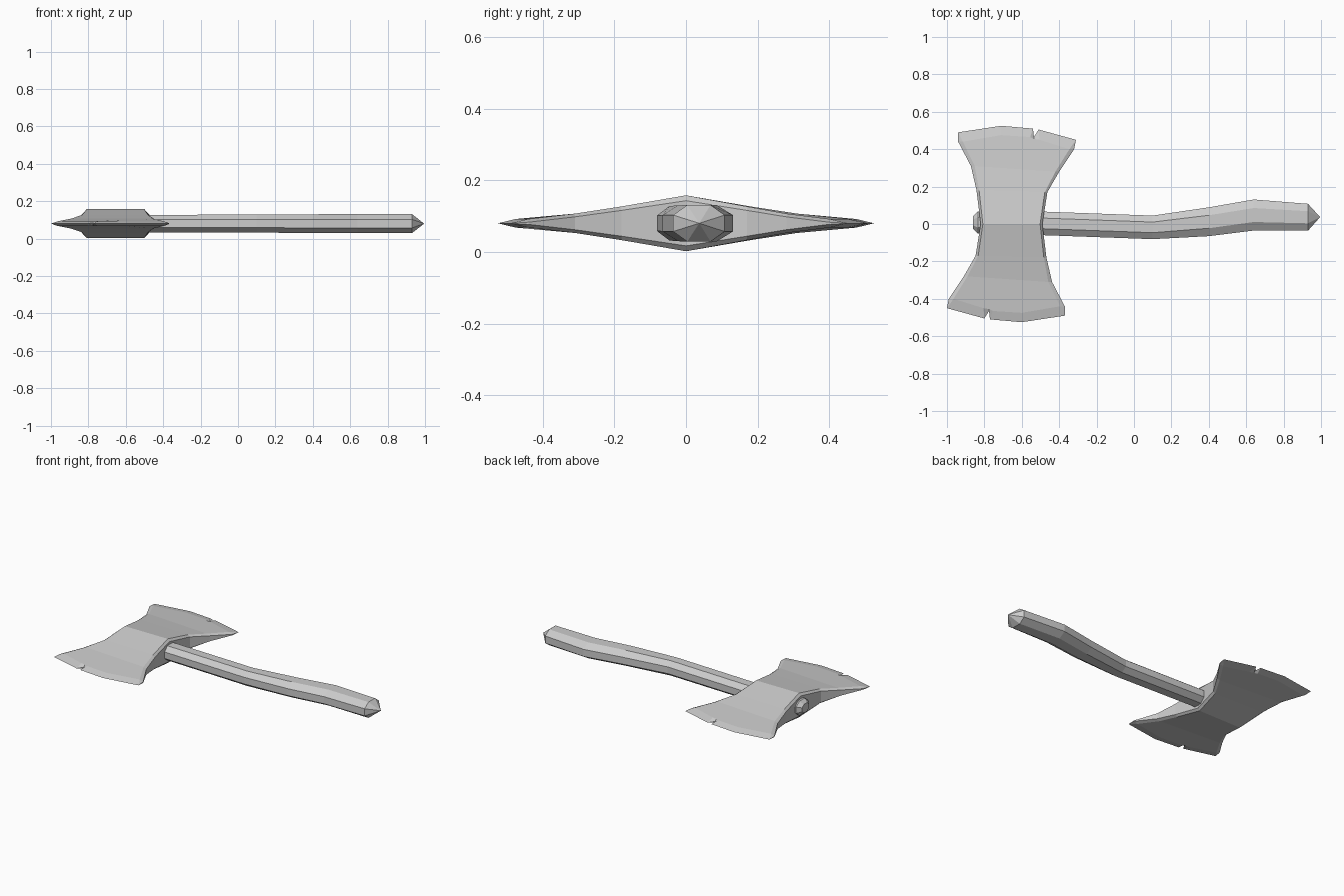
import bpy, bmesh
from mathutils import Matrix, Vector

cube = bpy.data.objects.get("Cube")
if cube:
    bpy.data.objects.remove(cube)

MID = 0.08       # height of the centre plane
HEAD_X = -0.655  # centre of the axe head

grey = bpy.data.materials.new("plain_grey")
grey.use_nodes = True
colour = (0.6, 0.6, 0.6, 1)
grey.diffuse_color = colour
grey.node_tree.nodes["Principled BSDF"].inputs["Base Color"].default_value = colour


def finish(name, bm):
    bmesh.ops.remove_doubles(bm, verts=bm.verts, dist=0.0005)
    bmesh.ops.recalc_face_normals(bm, faces=bm.faces)
    mesh = bpy.data.meshes.new(name)
    bm.to_mesh(mesh)
    bm.free()
    mesh.materials.append(grey)
    obj = bpy.data.objects.new(name, mesh)
    bpy.context.collection.objects.link(obj)


# Handle: stretched octagon rings swept along a gently bent path
SECTION = [(1, .45), (.45, 1), (-.45, 1), (-1, .45),
           (-1, -.45), (-.45, -1), (.45, -1), (1, -.45)]
# x, y centre, half width, half height
STATIONS = [(-.86, .008, .035, .028), (-.835, .008, .06, .046),
            (-.48, .003, .063, .047), (.1, -.018, .063, .048),
            (.4, .012, .077, .05), (.64, .048, .083, .051),
            (.93, .036, .072, .051)]
bm = bmesh.new()
rings = [[bm.verts.new((x, y + a * w, MID + b * h)) for a, b in SECTION]
         for x, y, w, h in STATIONS]
for r, s in zip(rings, rings[1:]):
    for i in range(8):
        j = (i + 1) % 8
        bm.faces.new((r[i], r[j], s[j], s[i]))
bm.faces.new(rings[0])
tip = bm.verts.new((.995, .037, MID))
for i in range(8):
    bm.faces.new((rings[-1][i], rings[-1][(i + 1) % 8], tip))
finish("handle", bm)

# Axe head: one blade, mirrored top to bottom, then turned half a circle
# per row: left (x, y), right (x, y), inset, centre half height, side half height
ROWS = [((-.82, 0), (-.49, 0), .012, .078, .063),
        ((-.842, .18), (-.463, .17), .014, .047, .036),
        ((-.872, .31), (-.40, .28), .02, .027, .018),
        ((-.94, .44), (-.32, .40), .025, .012, .003)]
EDGE = [(-.94, .49), (-.71, .525), (-.54, .51), (-.535, .465), (-.51, .505), (-.31, .45)]
SHOULDER = [(-.71, .475), (-.555, .465), (-.535, .455), (-.505, .45)]


def add_blade(bm, turn):
    def point(p, z):
        return bm.verts.new(turn @ Vector((p[0] - HEAD_X, p[1], z)))

    for side in (1, -1):
        outer, inner = [], []
        for left, right, inset, h, rim in ROWS:
            outer.append([point(left, side * rim), point(right, side * rim)])
            inner.append([point((left[0] + inset, left[1]), side * h),
                          point((right[0] - inset, right[1]), side * h)])
        shoulder = [inner[-1][0]] + [point(p, side * .012) for p in SHOULDER] + [inner[-1][1]]
        edge = [point(p, 0) for p in EDGE]
        # broad faces and their chamfers
        for k in range(3):
            if k < 2:
                bm.faces.new((*inner[k], inner[k + 1][1], inner[k + 1][0]))
            else:
                bm.faces.new((inner[k][1], inner[k][0], *shoulder))
            for c in (0, 1):
                bm.faces.new((inner[k][c], inner[k + 1][c], outer[k + 1][c], outer[k][c]))
        # ground cutting edge with its nick
        for k in range(len(edge) - 1):
            bm.faces.new((shoulder[k], shoulder[k + 1], edge[k + 1], edge[k]))
        for c, e in ((0, edge[0]), (1, edge[-1])):
            bm.faces.new((inner[-1][c], outer[-1][c], e))
    # flat side walls
    for c in (0, 1):
        for low, high in zip(ROWS, ROWS[1:]):
            bm.faces.new((point(low[c], low[4]), point(high[c], high[4]),
                          point(high[c], -high[4]), point(low[c], -low[4])))
        bm.faces.new((point(ROWS[-1][c], ROWS[-1][4]), point(ROWS[-1][c], -ROWS[-1][4]),
                      point(EDGE[-c], 0)))


bm = bmesh.new()
for angle in (0, 3.14159265):
    add_blade(bm, Matrix.Translation((HEAD_X, 0, MID)) @ Matrix.Rotation(angle, 4, "Z"))
finish("axe_head", bm)
